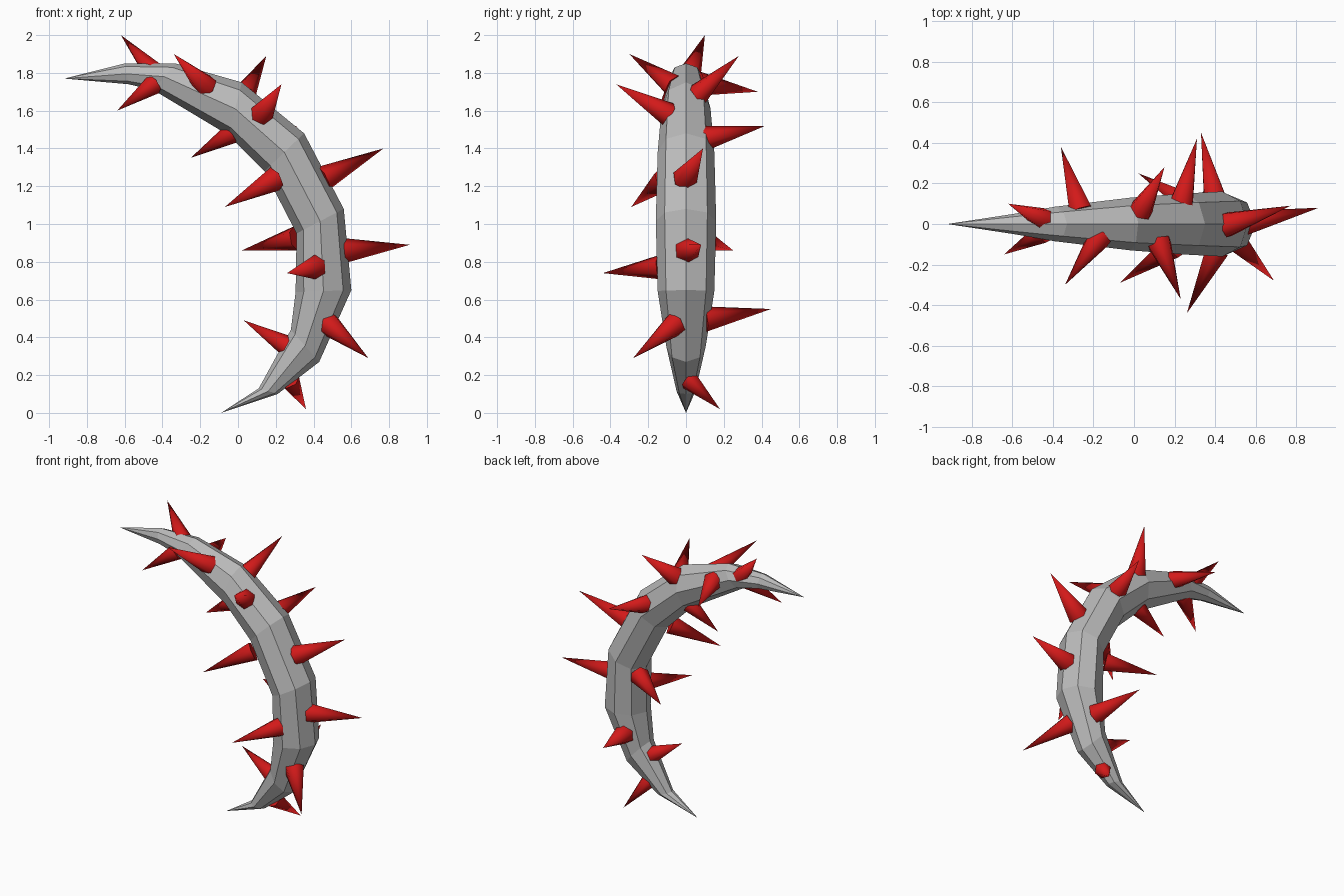
import bpy, bmesh, math
from mathutils import Vector

if "Cube" in bpy.data.objects:
    bpy.data.objects.remove(bpy.data.objects["Cube"])


def material(name, rgb):
    m = bpy.data.materials.new(name)
    m.use_nodes = True
    m.diffuse_color = (*rgb, 1)
    m.node_tree.nodes["Principled BSDF"].inputs["Base Color"].default_value = (*rgb, 1)
    return m


GREY = material("stone grey", (0.5, 0.5, 0.5))
RED = material("thorn red", (0.65, 0.01, 0.01))


def finish(bm, name, mat):
    bmesh.ops.recalc_face_normals(bm, faces=bm.faces)
    mesh = bpy.data.meshes.new(name)
    bm.to_mesh(mesh)
    bm.free()
    mesh.materials.append(mat)
    obj = bpy.data.objects.new(name, mesh)
    bpy.context.collection.objects.link(obj)
    return obj


# Curved horn: octagonal rings between outer and inner profile points
# outer x, outer z, inner x, inner z, half depth
RINGS = [
    (-0.60, 1.85, -0.58, 1.74, 0.05), (-0.33, 1.85, -0.45, 1.71, 0.085),
    (0.02, 1.75, -0.05, 1.47, 0.13), (0.35, 1.48, 0.14, 1.28, 0.15),
    (0.56, 1.08, 0.31, 0.95, 0.16), (0.60, 0.65, 0.305, 0.64, 0.15),
    (0.43, 0.27, 0.28, 0.44, 0.105), (0.21, 0.10, 0.11, 0.13, 0.05)]
SIDES = 8

bm = bmesh.new()
loops = []
for ox, oz, ix, iz, depth in RINGS:
    outer, inner = Vector((ox, 0, oz)), Vector((ix, 0, iz))
    mid, arm = (outer + inner) / 2, (outer - inner) / 2
    angles = [math.tau * k / SIDES for k in range(SIDES)]
    loops.append([bm.verts.new(mid + arm * math.cos(a) + Vector((0, depth * math.sin(a), 0)))
                  for a in angles])
for a, b in zip(loops, loops[1:]):
    for k in range(SIDES):
        n = (k + 1) % SIDES
        bm.faces.new((a[k], a[n], b[n], b[k]))
for loop, tip in ((loops[0], (-0.92, 0, 1.77)), (loops[-1], (-0.09, 0, 0))):
    point = bm.verts.new(tip)
    for k in range(SIDES):
        bm.faces.new((loop[k], loop[(k + 1) % SIDES], point))
finish(bm, "horn_body", GREY)

# Thorns: base centre on the surface, then tip
THORNS = [
    ((-.46, .03, 1.82), (-.62, .10, 2.0)), ((-.18, -.08, 1.74), (-.34, -.30, 1.90)),
    ((.04, .08, 1.70), (.15, .28, 1.89)), ((.13, -.11, 1.59), (.23, -.37, 1.74)),
    ((-.46, -.05, 1.73), (-.64, -.15, 1.60)), ((-.27, .09, 1.74), (-.36, .38, 1.70)),
    ((.24, .13, 1.46), (.31, .42, 1.52)), ((.47, 0, 1.25), (.77, .09, 1.40)),
    ((.57, .01, .86), (.91, .08, .89)), ((-.05, 0, 1.47), (-.25, 0, 1.35)),
    ((.18, -.12, 1.23), (-.07, -.29, 1.09)), ((.29, .09, .92), (.02, .25, .86)),
    ((.40, -.15, .77), (.26, -.44, .74)), ((.49, -.07, .46), (.69, -.28, .29)),
    ((.28, .03, .16), (.36, .18, .02)), ((.25, 0, .36), (.03, 0, .49)),
    ((.40, .12, .50), (.33, .45, .55))]

for number, (base, tip) in enumerate(THORNS, 1):
    base, tip = Vector(base), Vector(tip)
    axis = tip - base
    root = base - axis.normalized() * 0.02
    radius = 0.03 + 0.11 * axis.length
    turn = axis.to_track_quat("Z", "Y")
    bm = bmesh.new()
    bmesh.ops.create_cone(bm, cap_ends=True, segments=6, radius1=radius, radius2=0,
                          depth=(tip - root).length)
    bmesh.ops.remove_doubles(bm, verts=bm.verts, dist=0.0001)
    for v in bm.verts:
        v.co = turn @ v.co + (root + tip) / 2
    thorn = finish(bm, f"thorn_{number}", RED)
    for face in thorn.data.polygons:
        face.use_smooth = len(face.vertices) == 3
